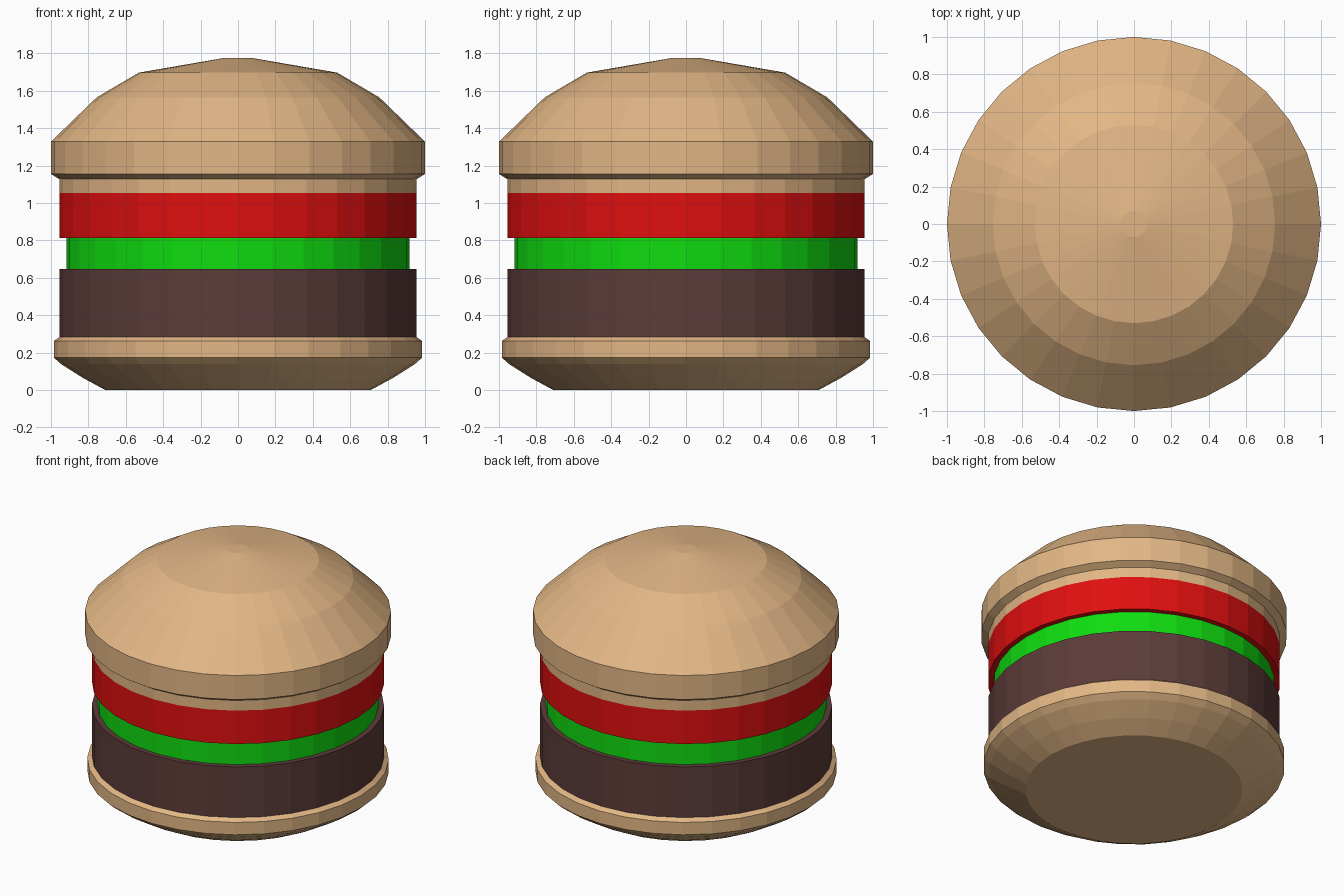
import bpy, bmesh
from math import cos, sin, tau

if "Cube" in bpy.data.objects:
    bpy.data.objects.remove(bpy.data.objects["Cube"])

SIDES = 32


def material(name, rgb):
    mat = bpy.data.materials.new(name)
    mat.diffuse_color = (*rgb, 1)
    mat.use_nodes = True
    mat.node_tree.nodes["Principled BSDF"].inputs["Base Color"].default_value = mat.diffuse_color
    return mat


def lathe(name, profile, mat):
    """Revolve (radius, z) points, listed bottom to top, and cap both ends."""
    bm = bmesh.new()
    rings = [[bm.verts.new((r * cos(tau * i / SIDES), r * sin(tau * i / SIDES), z))
              for i in range(SIDES)] for r, z in profile]
    for low, high in zip(rings, rings[1:]):
        for i in range(SIDES):
            j = (i + 1) % SIDES
            bm.faces.new((low[i], low[j], high[j], high[i]))
    bm.faces.new(rings[0][::-1])
    bm.faces.new(rings[-1])
    mesh = bpy.data.meshes.new(name)
    bm.to_mesh(mesh)
    bm.free()
    mesh.materials.append(mat)
    obj = bpy.data.objects.new(name, mesh)
    bpy.context.collection.objects.link(obj)
    return obj


bread = material("bread", (0.76, 0.47, 0.235))
meat = material("meat", (0.107, 0.045, 0.041))
green = material("green", (0.005, 0.72, 0.005))
red = material("red", (0.74, 0.005, 0.005))

# Bottom bun with tapered underside
lathe("bottom_bun", [(0.71, 0), (0.83, 0.065), (0.945, 0.138), (0.985, 0.173),
                     (0.985, 0.262), (0.955, 0.283)], bread)

# Fillings
lathe("patty", [(0.955, 0.283), (0.955, 0.648)], meat)
lathe("lettuce", [(0.918, 0.648), (0.918, 0.813)], green)
lathe("tomato", [(0.955, 0.813), (0.955, 1.054)], red)

# Domed top bun with lip and narrow neck
lathe("top_bun", [(0.955, 1.054), (0.955, 1.127), (1.0, 1.155), (1.0, 1.328),
                  (0.755, 1.565), (0.53, 1.697), (0.07, 1.776)], bread)
